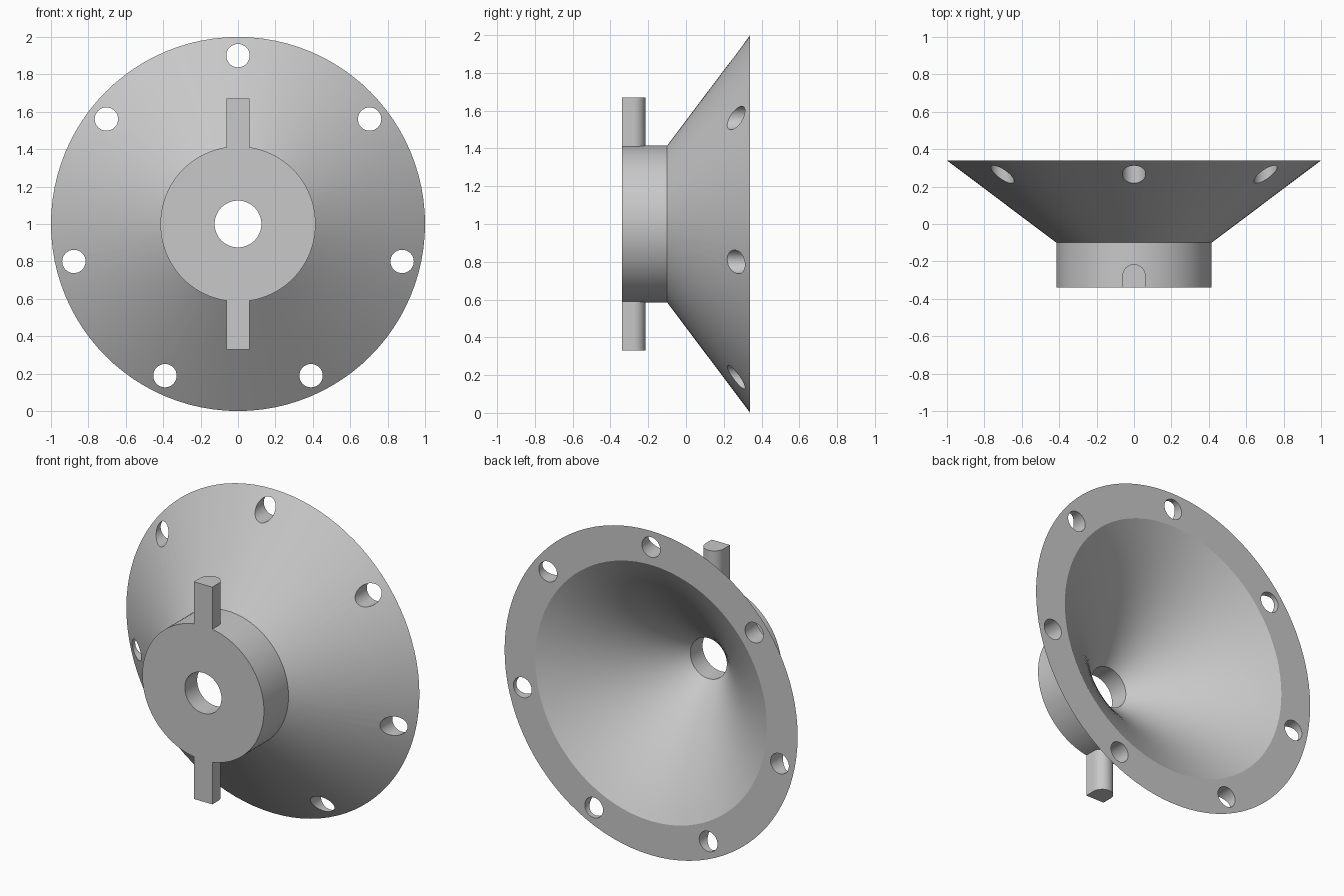
import bpy, bmesh
from math import sin, cos, pi, radians

cube = bpy.data.objects.get("Cube")
if cube:
    bpy.data.objects.remove(cube)

SEGMENTS = 96
RIM_Y, FRONT_Y, BASE_Y, THROAT_Y = 0.34, -0.34, -0.10, -0.22
HUB_R, BORE_R, FLARE_R, HOLE_R = 0.415, 0.125, 0.79, 0.0625

grey = bpy.data.materials.new("plain grey")
grey.use_nodes = True
grey.diffuse_color = (0.58, 0.58, 0.58, 1)
grey.node_tree.nodes["Principled BSDF"].inputs["Base Color"].default_value = grey.diffuse_color


def make_object(name, bm):
    bmesh.ops.recalc_face_normals(bm, faces=bm.faces)
    mesh = bpy.data.meshes.new(name)
    bm.to_mesh(mesh)
    bm.free()
    mesh.materials.append(grey)
    obj = bpy.data.objects.new(name, mesh)
    bpy.context.collection.objects.link(obj)
    return obj


def revolve(name, profile):
    """Turn a closed (radius, y) profile about the y axis through z = 1."""
    bm = bmesh.new()
    rings = []
    for i in range(SEGMENTS):
        a = 2 * pi * i / SEGMENTS
        rings.append([bm.verts.new((r * sin(a), y, 1 + r * cos(a))) for r, y in profile])
    n = len(profile)
    for i, ring in enumerate(rings):
        after = rings[(i + 1) % SEGMENTS]
        for j in range(n):
            k = (j + 1) % n
            bm.faces.new((ring[j], ring[k], after[k], after[j]))
    return make_object(name, bm)


def extrude(name, outline, direction):
    """Push a flat outline of points along a direction."""
    bm = bmesh.new()
    face = bm.faces.new([bm.verts.new(p) for p in outline])
    moved = bmesh.ops.extrude_face_region(bm, geom=[face])["geom"]
    verts = [v for v in moved if isinstance(v, bmesh.types.BMVert)]
    bmesh.ops.translate(bm, verts=verts, vec=direction)
    return make_object(name, bm)


def combine(target, tool, operation):
    mod = target.modifiers.new(tool.name, "BOOLEAN")
    mod.operation, mod.solver, mod.object = operation, "EXACT", tool
    bpy.context.view_layer.objects.active = target
    bpy.ops.object.modifier_apply(modifier=mod.name)
    bpy.data.objects.remove(tool)


# Hub and cone, with a gently flared inside
def flare(t):
    depth = RIM_Y - THROAT_Y
    return (BORE_R + (FLARE_R - BORE_R) * t, THROAT_Y + depth * (1.33 * t - 0.33 * t * t))


profile = [(BORE_R, FRONT_Y), (HUB_R, FRONT_Y), (HUB_R, BASE_Y), (1.0, RIM_Y)]
profile += [flare(1 - i / 10) for i in range(11)]
body = revolve("flared_flange_with_hub", profile)

# Two pins, flat in front and round behind
for name, start, length in (("upper_pin", 1.35, 0.32), ("lower_pin", 0.65, -0.32)):
    outline = [(-HOLE_R, FRONT_Y, start), (HOLE_R, FRONT_Y, start)]
    for i in range(17):
        a = pi * i / 16
        outline.append((HOLE_R * cos(a), FRONT_Y + HOLE_R * (1 + sin(a)), start))
    combine(body, extrude(name, outline, (0, 0, length)), "UNION")

# Seven bolt holes around the rim
for k in range(7):
    a = 2 * pi * k / 7
    cx, cz = 0.9 * sin(a), 1 + 0.9 * cos(a)
    circle = [(cx + HOLE_R * cos(2 * pi * i / 32), 0, cz + HOLE_R * sin(2 * pi * i / 32))
              for i in range(32)]
    combine(body, extrude("bolt_hole_cutter", circle, (0, 0.6, 0)), "DIFFERENCE")

# Smooth round walls, crisp edges
bpy.ops.object.select_all(action="DESELECT")
body.select_set(True)
bpy.context.view_layer.objects.active = body
bpy.ops.object.shade_smooth_by_angle(angle=radians(25))
